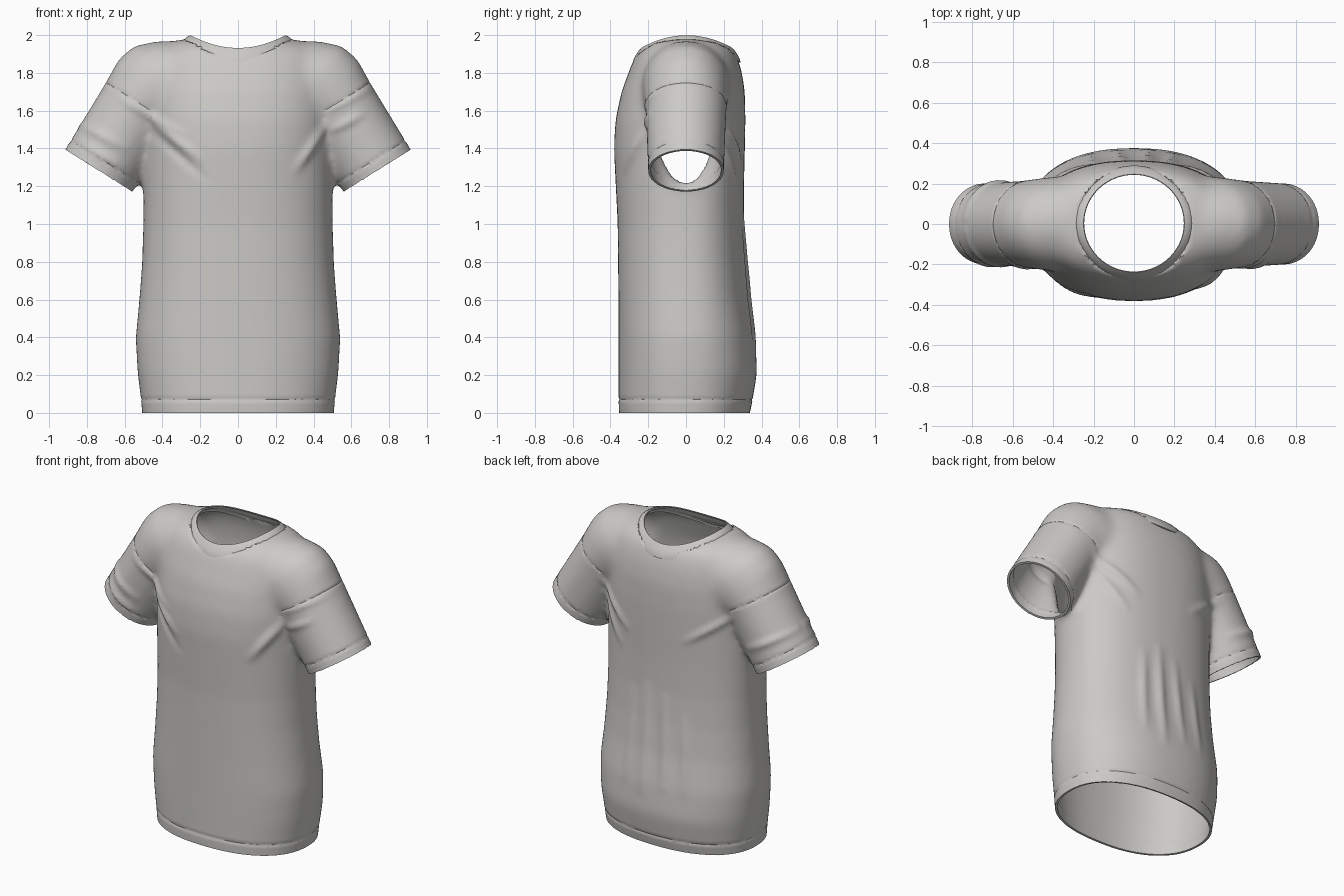
import bpy, bmesh, math
from mathutils import Vector

if "Cube" in bpy.data.objects:
    bpy.data.objects.remove(bpy.data.objects["Cube"])

# Cloth colour
cloth = bpy.data.materials.new("light_grey_cloth")
cloth.use_nodes = True
COLOUR = (0.6, 0.59, 0.57, 1)
cloth.diffuse_color = COLOUR
bsdf = cloth.node_tree.nodes["Principled BSDF"]
bsdf.inputs["Base Color"].default_value = COLOUR
bsdf.inputs["Roughness"].default_value = 0.8


def loft(bm, rings, capped=True, closed=False):
    """Skin a list of point rings into a tube."""
    loops = [[bm.verts.new(p) for p in ring] for ring in rings]
    n = len(loops[0])
    for a, b in zip(loops, loops[1:]):
        for i in range(n):
            j = (i + 1) % n
            bm.faces.new((a[i], a[j], b[j], b[i]))
    if capped:
        bm.faces.new(loops[0][::-1])
        bm.faces.new(loops[-1])


def angles(n):
    return [2 * math.pi * i / n for i in range(n)]


def power(v, e):
    return math.copysign(abs(v) ** e, v)


def add_object(name, bm):
    mesh = bpy.data.meshes.new(name)
    bm.to_mesh(mesh)
    bm.free()
    obj = bpy.data.objects.new(name, mesh)
    bpy.context.collection.objects.link(obj)
    mesh.materials.append(cloth)
    return obj


def apply_modifier(obj, kind, **settings):
    bpy.ops.object.select_all(action='DESELECT')
    obj.select_set(True)
    bpy.context.view_layer.objects.active = obj
    mod = obj.modifiers.new(kind, kind)
    for key, value in settings.items():
        setattr(mod, key, value)
    bpy.ops.object.modifier_apply(modifier=mod.name)


# Torso: height, half width, front depth, back depth
TORSO = [(-0.06, .505, .355, .325), (0.05, .512, .357, .35), (0.22, .533, .357, .378),
         (0.4, .542, .357, .365), (0.6, .523, .358, .332), (0.8, .508, .36, .315),
         (1.0, .502, .362, .307), (1.2, .502, .372, .307), (1.4, .5, .382, .312),
         (1.55, .5, .374, .315), (1.7, .49, .342, .312), (1.8, .48, .305, .297),
         (1.87, .46, .278, .277), (1.92, .43, .245, .253), (1.96, .36, .2, .2),
         (1.985, .26, .14, .14)]
# Sleeve: top point, bottom point (x, z), half depth
SLEEVE = [(.968, 1.308, .608, 1.083, .2), (.917, 1.395, .557, 1.17, .202),
          (.702, 1.747, .34, 1.52, .217), (.637, 1.868, .25, 1.5, .228),
          (.555, 1.943, .2, 1.5, .235), (.43, 1.969, .15, 1.5, .235),
          (.2, 1.972, .1, 1.5, .22)]

bm = bmesh.new()
loft(bm, [[(w * power(math.cos(a), .87),
            (back if math.sin(a) > 0 else front) * power(math.sin(a), .87), z)
           for a in angles(64)] for z, w, front, back in TORSO])
for side in (-1, 1):
    rings = []
    for tx, tz, lx, lz, depth in SLEEVE:
        top, low = Vector((tx, 0, tz)), Vector((lx, 0, lz))
        mid, arm = (top + low) / 2, (top - low) / 2
        ring = [mid + arm * math.cos(a) + Vector((0, depth * math.sin(a), 0))
                for a in angles(48)]
        rings.append([(side * p.x, p.y, p.z) for p in ring])
    loft(bm, rings)
bmesh.ops.recalc_face_normals(bm, faces=bm.faces)
shirt = add_object("shirt_body", bm)

# Fuse torso and sleeves into one cloth surface, then relax it
apply_modifier(shirt, 'REMESH', mode='VOXEL', voxel_size=0.018)
bm = bmesh.new()
bm.from_mesh(shirt.data)
for _ in range(14):
    bmesh.ops.smooth_vert(bm, verts=bm.verts, factor=0.5,
                          use_axis_x=True, use_axis_y=True, use_axis_z=True)
bm.normal_update()

# Cloth folds: start and end (x, z), width, height, face (-1 front, 1 back)
FOLDS = [(-.47, 1.56, -.2, 1.34, .022, .016, -1), (-.62, 1.66, -.28, 1.47, .02, .014, -1),
         (-.45, 1.48, -.17, 1.24, .02, -.01, -1), (.47, 1.53, .31, 1.29, .024, .018, -1),
         (.49, 1.49, .66, 1.58, .02, .014, -1), (.48, 1.6, .7, 1.71, .014, .008, -1),
         (-.83, 1.42, -.62, 1.3, .02, .012, -1), (-.84, 1.53, -.6, 1.4, .022, .012, -1),
         (.48, 1.56, .22, 1.34, .022, .016, 1), (.46, 1.46, .28, 1.22, .02, .012, 1),
         (-.48, 1.56, -.2, 1.36, .022, .014, 1), (-.84, 1.52, -.58, 1.38, .022, .014, 1),
         (.07, .35, .06, 1.0, .03, .016, 1), (.2, .4, .17, .95, .028, .012, 1),
         (-.08, .4, -.06, .95, .028, .012, 1), (-.22, .4, -.2, .85, .03, .01, 1)]
shift = {}
for v in bm.verts:
    p, total = Vector((v.co.x, v.co.z)), 0
    for ax, az, bx, bz, width, height, face in FOLDS:
        if v.co.y * face > 0.02:
            a, d = Vector((ax, az)), Vector((bx - ax, bz - az))
            t = (p - a).dot(d) / d.length_squared
            s = min(max(t, 0), 1)
            dist = (p - a - d * s).length
            fade = 0.25 + 0.75 * math.sin(math.pi * s)
            total += height * fade * math.exp(-(dist / width) ** 2)
    shift[v] = v.normal * total
for v, move in shift.items():
    v.co += move


def cut(point, normal, region, remove):
    """Slice part of the cloth: open an end, or press in a seam."""
    faces = [f for f in bm.faces if region(f.calc_center_median())]
    geom = set(faces)
    for f in faces:
        geom.update(f.edges)
        geom.update(f.verts)
    res = bmesh.ops.bisect_plane(bm, geom=list(geom), dist=0.002, plane_co=point,
                                 plane_no=normal, clear_outer=remove)
    bm.normal_update()
    if not remove:
        for v in [g for g in res["geom_cut"] if isinstance(g, bmesh.types.BMVert)]:
            v.co -= v.normal * 0.004


# Bottom hem
cut(Vector((0, 0, 0)), Vector((0, 0, -1)), lambda c: c.z < 0.2, True)
cut(Vector((0, 0, 0.07)), Vector((0, 0, -1)), lambda c: c.z < 0.2, False)
# Sleeve ends, cuff seams and armhole seams
for side in (-1, 1):
    end = Vector((side * .737, 0, 1.283))
    out = Vector((side * .53, 0, -.848))
    cut(end, out, lambda c: c.x * side > .53 and c.z > 1.0, True)
    cut(end - out * .055, out, lambda c: c.x * side > .52 and c.z > 1.1, False)
    cut(end - out * .415, out, lambda c: c.x * side > .46 and c.z > 1.5, False)


def collar_point(angle, t, lift=0.0):
    """Point on the saddle-shaped collar; t runs from rim to lower edge."""
    c2 = math.cos(2 * angle)
    r = .246 + .044 * t
    z = 1.965 + .032 * c2 + t * (-.043 + .018 * c2) + lift
    return Vector((r * math.cos(angle), r * .97 * math.sin(angle) + .004, z))


# Neck hole, trimmed to sit under the collar
hole = [f for f in bm.faces if f.calc_center_median().z > 1.75
        and f.calc_center_median().xy.length < .27]
bmesh.ops.delete(bm, geom=hole, context='FACES')
for v in bm.verts:
    if v.is_boundary and v.co.z > 1.75:
        v.co = collar_point(math.atan2(v.co.y, v.co.x), .7, -.005)
bm.normal_update()
bm.to_mesh(shirt.data)
bm.free()

# Collar band
bm = bmesh.new()
PROFILE = [(1.08, -.012), (1.0, .001), (.7, .006), (.35, .007), (.08, .004), (0, -.003)]
loft(bm, [[collar_point(a, t, lift) for a in angles(96)] for t, lift in PROFILE],
     capped=False)
bm.normal_update()
collar = add_object("collar", bm)

# Cloth thickness and shading
for obj, thickness in ((shirt, .014), (collar, .016)):
    apply_modifier(obj, 'SOLIDIFY', thickness=thickness, offset=-1)
    bpy.ops.object.shade_smooth_by_angle(angle=math.radians(50))
